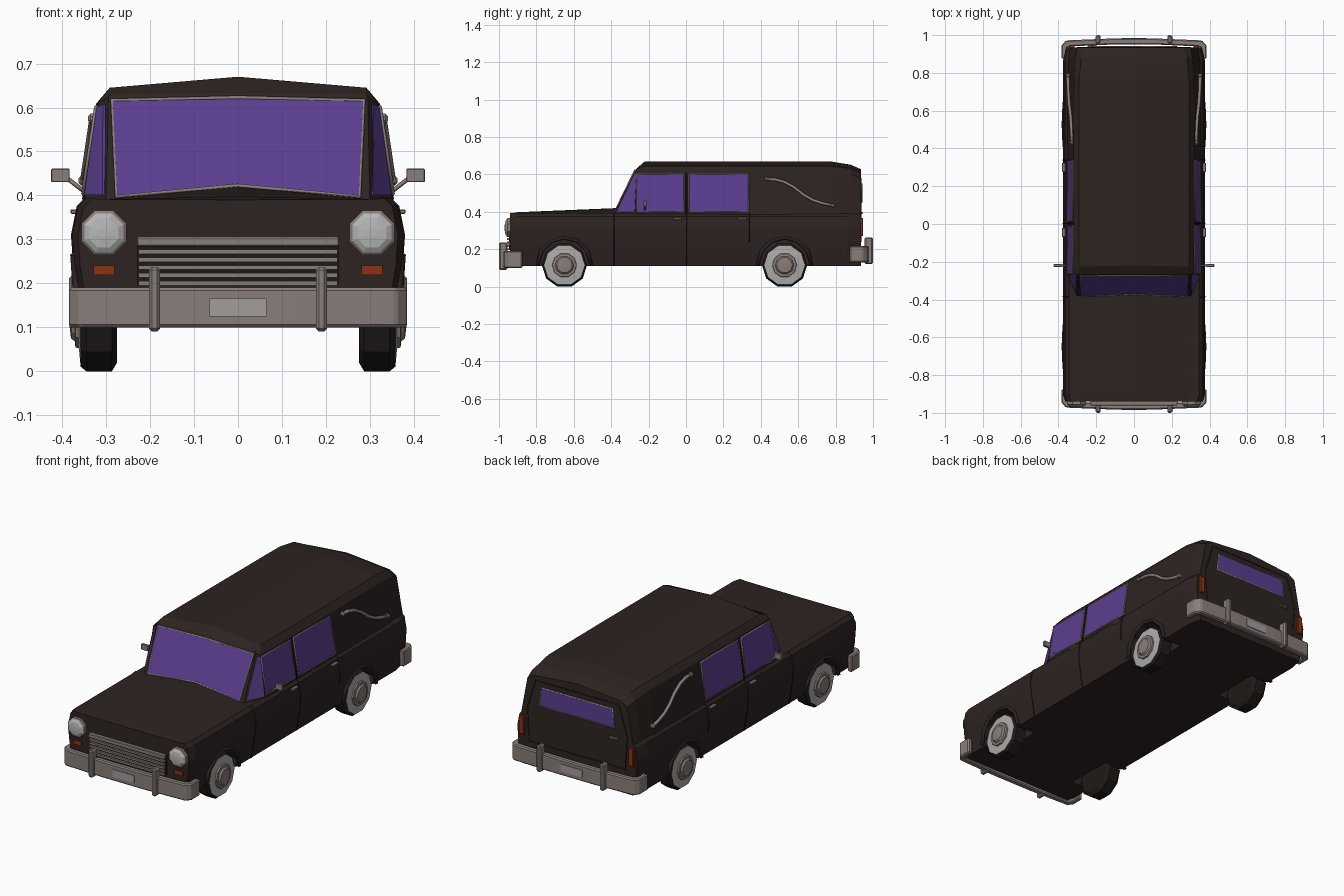
import bpy, bmesh, math
from mathutils import Vector

if "Cube" in bpy.data.objects:
    bpy.data.objects.remove(bpy.data.objects["Cube"])


def material(name, r, g, b):
    m = bpy.data.materials.new(name)
    m.diffuse_color = (r, g, b, 1)
    m.use_nodes = True
    m.node_tree.nodes["Principled BSDF"].inputs["Base Color"].default_value = m.diffuse_color
    return m


PAINT = material("dark brown paint", 0.026, 0.017, 0.015)
BLACK = material("tyre black", 0.014, 0.010, 0.009)
GLASS = material("purple glass", 0.105, 0.047, 0.28)
CHROME = material("dull chrome", 0.25, 0.21, 0.195)
WHITE = material("whitewall", 0.42, 0.41, 0.40)
LENS = material("headlight lens", 0.47, 0.47, 0.47)
AMBER = material("amber lamp", 0.27, 0.032, 0.006)
PLATE = material("number plate", 0.36, 0.34, 0.33)


def finish(name, bm, mats, mirror=False, bevel=0):
    bmesh.ops.remove_doubles(bm, verts=bm.verts, dist=1e-5)
    bmesh.ops.recalc_face_normals(bm, faces=bm.faces)
    me = bpy.data.meshes.new(name)
    bm.to_mesh(me)
    bm.free()
    for m in mats:
        me.materials.append(m)
    ob = bpy.data.objects.new(name, me)
    bpy.context.collection.objects.link(ob)
    if bevel:
        b = ob.modifiers.new("bevel", 'BEVEL')
        b.width, b.segments = bevel, 1
    if mirror:
        ob.modifiers.new("mirror", 'MIRROR').use_mirror_merge = False
    return ob


def loft(name, rings, mats, caps=True, seg_mats=None, **kw):
    bm = bmesh.new()
    vs = [[bm.verts.new(p) for p in r] for r in rings]
    n = len(vs[0])
    for k, (a, b) in enumerate(zip(vs, vs[1:])):
        for i in range(n):
            f = bm.faces.new((a[i], a[(i + 1) % n], b[(i + 1) % n], b[i]))
            f.material_index = seg_mats[k] if seg_mats else 0
    if caps:
        bm.faces.new(vs[0])
        bm.faces.new(vs[-1]).material_index = seg_mats[-1] if seg_mats else 0
    return finish(name, bm, mats, **kw)


def prism(name, pts, vec, mat, **kw):
    v = Vector(vec)
    return loft(name, [pts, [Vector(p) + v for p in pts]], [mat], **kw)


def box(name, x, y, z, mat, **kw):
    pts = [(x[0], y[0], z[0]), (x[1], y[0], z[0]), (x[1], y[1], z[0]), (x[0], y[1], z[0])]
    return prism(name, pts, (0, 0, z[1] - z[0]), mat, **kw)


def lathe(name, centre, axis, profile, segs, mats, seg_mats, **kw):
    """Profile of (position along axis, radius); axis is 'x' or 'y'."""
    rings = []
    for d, r in profile:
        ring = []
        for k in range(segs):
            t = (k + 0.5) * math.tau / segs
            u, w = r * math.sin(t), -r * math.cos(t)
            off = (d, u, w) if axis == 'x' else (u, d, w)
            ring.append(Vector(centre) + Vector(off))
        rings.append(ring)
    return loft(name, rings, mats, seg_mats=seg_mats, **kw)


def tube(name, pts, r, mat, cyclic=False, res=0, **kw):
    cu = bpy.data.curves.new(name, 'CURVE')
    cu.dimensions, cu.bevel_depth, cu.bevel_resolution, cu.use_fill_caps = '3D', r, res, True
    sp = cu.splines.new('POLY')
    sp.points.add(len(pts) - 1)
    for p, c in zip(sp.points, pts):
        p.co = (*c, 1)
    sp.use_cyclic_u = cyclic
    tmp = bpy.data.objects.new("tmp", cu)
    bpy.context.collection.objects.link(tmp)
    dg = bpy.context.evaluated_depsgraph_get()
    me = bpy.data.meshes.new_from_object(tmp.evaluated_get(dg))
    bm = bmesh.new()
    bm.from_mesh(me)
    bpy.data.objects.remove(tmp)
    bpy.data.meshes.remove(me)
    for f in bm.faces:
        f.material_index = 0
    return finish(name, bm, [mat], **kw)


def both_sides(half):
    return half + [(-x, y, z) for x, y, z in reversed(half) if x > 0]


# Lower body with hood, lofted from front to back
SIDE = [(0.35, 0.11), (0.372, 0.24), (0.377, 0.31), (0.364, 0.375), (0.345, 0.393)]
rings = []
for y, s, zc in [(-.94, .965, .39), (-.90, 1, .398), (-.37, 1, .42), (-.28, 1, .40),
                 (.86, 1, .40), (.935, .955, .40)]:
    rings.append(both_sides([(x * s, y, z) for x, z in SIDE + [(0.30, 0.391)]] + [(0, y, zc)]))
body = loft("lower_body", rings, [PAINT])

# Cabin and roof
cabin = [[(.30, -.385, .385), (.295, -.27, .622), (.29, -.264, .630), (0, -.264, .632)],
         [(.35, -.27, .385), (.317, -.262, .612), (.292, -.225, .645), (0, -.22, .67)]]
for y, base, top, edge, zc in [(.35, .352, (.32, .612), (.292, .645), .67),
                               (.77, .351, (.317, .612), (.29, .645), .67),
                               (.88, .346, (.31, .60), (.28, .632), .652),
                               (.935, .337, (.30, .58), (.26, .605), .628)]:
    cabin.append([(base, y, .385), (top[0], y, top[1]), (edge[0], y, edge[1]), (0, y, zc)])
loft("cabin", [both_sides(r) for r in cabin], [PAINT])

# Wheels, wheel wells and arch lips
for tag, wy in (("front", -.65), ("rear", .527)):
    for side, sx in (("right", 1), ("left", -1)):
        cut = lathe(f"{tag}_{side}_well_cutter", (0, wy, .12), 'x',
                    [(sx * .24, .137), (sx * .5, .137)], 12, [PAINT], None)
        cut.hide_render = True
        cut.hide_viewport = True
        cut.display_type = 'WIRE'
        m = body.modifiers.new("well", 'BOOLEAN')
        m.operation, m.object, m.solver = 'DIFFERENCE', cut, 'EXACT'
    lathe(f"{tag}_wheels", (0, wy, .115), 'x',
          [(.275, .06), (.275, .10), (.287, .121), (.345, .121), (.358, .110),
           (.362, .066), (.370, .064), (.371, .050), (.380, .042), (.383, .015)],
          10, [BLACK, WHITE, CHROME], [0, 0, 0, 0, 1, 2, 2, 2, 2], mirror=True)
    arc = [(.361 + .01 * math.sin(math.pi * k / 6), wy + .143 * math.cos(math.pi * k / 6),
            .115 + .148 * math.sin(math.pi * k / 6)) for k in range(7)]
    tube(f"{tag}_arch_lips", arc, .011, PAINT, mirror=True)


# Windows: glass plates with thin chrome frames
def window(name, pts, out, **kw):
    o = Vector(out)
    prism(name, [Vector(p) - o * .002 for p in pts], o * .006, GLASS, **kw)
    tube(name + "_frame", [Vector(p) + o * .003 for p in pts], .005, CHROME, cyclic=True, **kw)


def wall_x(z):
    return .351 - (z - .39) * .149


def screen(x, z):
    return (x, -.385 + (z - .385) * .485, z)


window("windshield", [screen(*p) for p in [(-.277, .396), (0, .421), (.277, .396),
                                           (.287, .615), (0, .621), (-.287, .615)]],
       (0, -.9, .44))
for nm, y0, y1 in (("front_door_window", -.262, -.01), ("rear_door_window", .015, .335)):
    window(nm, [(wall_x(z), y, z) for y, z in [(y0, .402), (y1, .402), (y1, .602), (y0, .602)]],
           (.99, 0, .147), mirror=True)
A0, A1, B0, B1 = [Vector(p) for p in (cabin[0][0], cabin[0][1], cabin[1][0], cabin[1][1])]
vent = [A0.lerp(B0, u).lerp(A1.lerp(B1, u), v)
        for u, v in [(.1, .07), (.97, .07), (.97, .95), (.35, .95)]]
prism("vent_window", [p - Vector((.002, 0, 0)) for p in vent], (.006, -.002, 0), GLASS, mirror=True)
window("rear_window", [(-.225, .935, .45), (.225, .935, .45), (.215, .935, .55), (-.215, .935, .55)],
       (0, 1, 0))

# Door and tailgate seams
for nm, y, n in (("front_door_seam", -.385, 0), ("middle_door_seam", .002, 0), ("rear_door_seam", .34, 1)):
    tube(nm, [(x, y, z) for x, z in SIDE[n:]], .003, BLACK, mirror=True)
tube("door_pillar_seam", [(wall_x(z), .002, z) for z in (.39, .61)], .004, BLACK, mirror=True)
tube("tailgate_seam", [(-.29, .935, .24), (.29, .935, .24), (.30, .935, .42), (.25, .935, .58),
                       (-.25, .935, .58), (-.30, .935, .42)], .003, BLACK, cyclic=True)

# Handles
for nm, y in (("front_door_handle", -.045), ("rear_door_handle", .30)):
    box(nm, (.36, .381), (y - .024, y + .024), (.358, .368), CHROME, mirror=True, bevel=.002)
box("tailgate_handle", (-.245, -.195), (.93, .945), (.388, .398), CHROME, bevel=.002)

# S-shaped side bars
bar = [(.43, .575), (.475, .573), (.525, .56), (.58, .53), (.63, .49), (.68, .462), (.73, .446), (.785, .434)]
tube("side_scroll_bar", [(wall_x(z) + .006, y, z) for y, z in bar], .009, CHROME, res=1, mirror=True)
for nm, (y, z) in (("scroll_front_boss", bar[0]), ("scroll_rear_boss", bar[-1])):
    lathe(nm, (wall_x(z), y, z), 'x', [(-.005, .012), (.012, .012), (.018, .006)], 8,
          [CHROME], None, mirror=True)

# Wing mirrors
box("wing_mirror", (.383, .425), (-.227, -.212), (.43, .461), CHROME, mirror=True, bevel=.002)
tube("wing_mirror_arm", [(.338, -.22, .40), (.39, -.22, .44)], .005, CHROME, mirror=True)

# Bumpers, guards and number plates
for tag, s, z0, z1 in (("front", -1, .10, .19), ("rear", 1, .13, .217)):
    half = [(.385, .875), (.385, .945), (.36, .972), (.12, .982)]
    inner = [(.12, .95), (.345, .94), (.357, .925), (.357, .875)]
    outline = [(-x, y) for x, y in reversed(half)]
    outline = half + outline[0:] + [(-x, y) for x, y in inner] + list(reversed(inner))
    # outline runs right end, across the outside, then back along the inside
    order = half + [(-x, y) for x, y in reversed(half)] + [(-x, y) for x, y in reversed(inner)] + inner
    prism(f"{tag}_bumper", [(x, s * y, z0) for x, y in order], (0, 0, z1 - z0), CHROME, bevel=.006)
    ys = sorted((s * .955, s * 1.0))
    box(f"{tag}_bumper_guards", (.177, .203), ys, (z0 - .01, z1 + .047), CHROME, mirror=True, bevel=.007)
    zc = (z0 + z1) / 2
    box(f"{tag}_number_plate", (-.065, .065), sorted((s * .979, s * .986)), (zc - .02, zc + .02), PLATE)

# Grille
box("grille_back", (-.23, .23), (-.946, -.93), (.195, .305), BLACK)
box("grille_header", (-.23, .23), (-.960, -.93), (.284, .306), CHROME, bevel=.003)
for k in range(5):
    z = .200 + k * .018
    box(f"grille_slat_{k + 1}", (-.226, .226), (-.957, -.93), (z - .005, z + .005), CHROME)

# Lamps
lathe("headlights", (.305, 0, .315), 'y',
      [(-.92, .055), (-.955, .055), (-.960, .048), (-.967, .036), (-.970, .012)],
      8, [CHROME, LENS], [0, 0, 1, 1], mirror=True)
box("front_indicators", (.281, .329), (-.949, -.93), (.219, .241), AMBER, mirror=True)
box("tail_lamps", (.315, .345), (.915, .947), (.27, .368), AMBER, mirror=True, bevel=.003)
